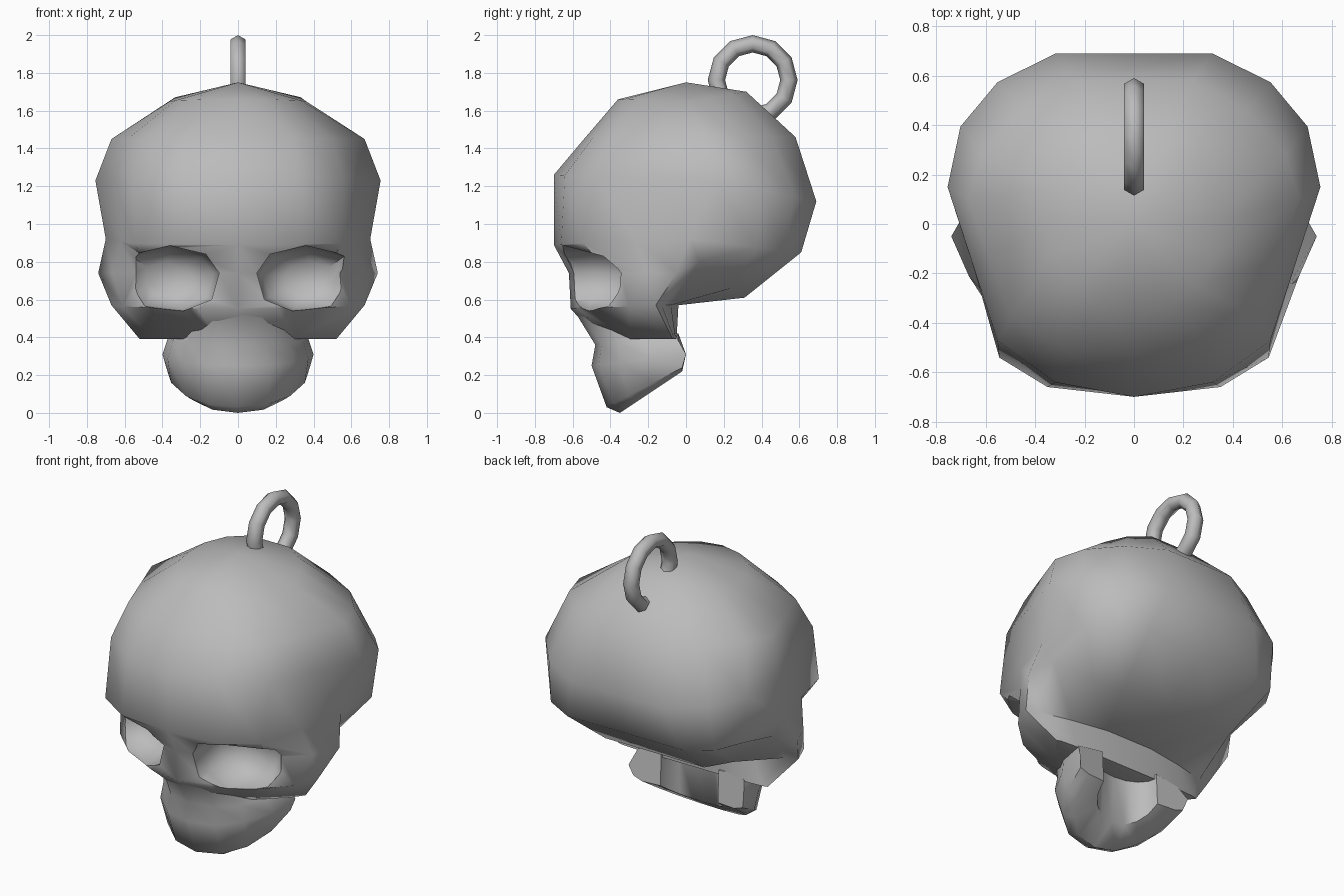
import bpy
from math import sin, cos, pi

cube = bpy.data.objects.get("Cube")
if cube:
    bpy.data.objects.remove(cube, do_unlink=True)

grey = bpy.data.materials.new("bone grey")
grey.use_nodes = True
grey.diffuse_color = (0.5, 0.5, 0.5, 1)
grey.node_tree.nodes["Principled BSDF"].inputs["Base Color"].default_value = (0.5, 0.5, 0.5, 1)


def make_object(name, verts, faces):
    mesh = bpy.data.meshes.new(name)
    mesh.from_pydata(verts, [], faces)
    mesh.materials.append(grey)
    obj = bpy.data.objects.new(name, mesh)
    bpy.context.collection.objects.link(obj)
    # Make every normal point outwards
    activate(obj)
    bpy.ops.object.mode_set(mode='EDIT')
    bpy.ops.mesh.select_all(action='SELECT')
    bpy.ops.mesh.normals_make_consistent(inside=False)
    bpy.ops.object.mode_set(mode='OBJECT')
    return obj


def activate(obj):
    bpy.ops.object.select_all(action='DESELECT')
    obj.select_set(True)
    bpy.context.view_layer.objects.active = obj


def smooth(obj, degrees):
    activate(obj)
    bpy.ops.object.shade_smooth_by_angle(angle=degrees * pi / 180)


def bridge(rows, cols):
    """Quads between consecutive closed rows of points."""
    return [(r * cols + c, r * cols + (c + 1) % cols,
             (r + 1) * cols + (c + 1) % cols, (r + 1) * cols + c)
            for r in range(rows - 1) for c in range(cols)]


def power(value, p):
    return abs(value) ** p * (1 if value > 0 else -1)


# Skull: tilted rounded rings, given as
# front (y, z), widest point (x, y, z), back (y, z), front and back roundness
SIDES = 16
rings = [
    ((-0.36, 1.66), (0.36, 0.02, 1.65), (0.32, 1.70), 1.0, 1.0),
    ((-0.54, 1.45), (0.67, 0.10, 1.45), (0.58, 1.46), 0.85, 1.1),
    ((-0.70, 1.26), (0.755, 0.15, 1.23), (0.69, 1.12), 0.9, 0.9),
    ((-0.70, 0.89), (0.70, 0.02, 0.92), (0.61, 0.85), 0.72, 0.58),
    ((-0.62, 0.74), (0.74, -0.05, 0.74), (0.31, 0.61), 1.3, 0.8),
    ((-0.61, 0.55), (0.67, -0.16, 0.57), (-0.04, 0.57), 1.2, 1.5),
    ((-0.46, 0.39), (0.52, -0.07, 0.39), (-0.05, 0.39), 1.6, 0.8),
]
verts = []
for front, (wide, mid_y, mid_z), back, p_front, p_back in rings:
    for i in range(SIDES):
        t = 2 * pi * i / SIDES
        c, s = round(cos(t), 6), round(sin(t), 6)
        if c > 0:
            (end_y, end_z), k = front, c ** p_front
        else:  # the back is a flat panel
            (end_y, end_z), k = back, min(1, -c / cos(pi / 8)) ** p_back
        verts.append((wide * power(s, p_front if c > 0 else p_back),
                      mid_y + (end_y - mid_y) * k, mid_z + (end_z - mid_z) * k))
# Flat temples above the cheeks
for ring in (1, 2, 3):
    for i in (3, SIDES - 3):
        a, b = verts[ring * SIDES + i - 1], verts[ring * SIDES + i + 1]
        verts[ring * SIDES + i] = tuple((u + v) / 2 for u, v in zip(a, b))
# Notch behind each cheekbone
for side, i in ((1, 5), (-1, SIDES - 5)):
    verts[4 * SIDES + i] = (side * 0.66, 0.07, 0.80)
    verts[4 * SIDES + i + side] = (side * 0.50, 0.24, 0.66)
faces = bridge(len(rings), SIDES)
crown = len(verts)
verts.append((0, 0, 1.75))
faces += [(i, (i + 1) % SIDES, crown) for i in range(SIDES)]
faces.append(tuple(range(crown - SIDES, crown)))
skull = make_object("skull", verts, faces)

# Eye sockets: cup shapes cut out of the face, rows are (y, scale)
outline = [(0.10, 0.74), (0.17, 0.84), (0.36, 0.885), (0.57, 0.835),
           (0.57, 0.65), (0.50, 0.555), (0.29, 0.54), (0.14, 0.60)]
cup = [(-0.9, 1), (-0.50, 1), (-0.36, 0.9), (-0.28, 0.5)]
for side, label in ((1, "left"), (-1, "right")):
    verts = [(side * (0.40 + (x - 0.40) * k), y, 0.71 + (z - 0.71) * k)
             for y, k in cup for x, z in outline]
    n, end = len(outline), len(verts)
    faces = bridge(len(cup), n) + [tuple(range(n)), tuple(range(end - n, end))]
    cutter = make_object(label + "_socket_cutter", verts, faces)
    cutter.hide_render = True
    cut = skull.modifiers.new(label + " socket", 'BOOLEAN')
    cut.operation = 'DIFFERENCE'
    cut.solver = 'EXACT'
    cut.object = cutter
    activate(skull)
    bpy.ops.object.modifier_apply(modifier=cut.name)
    bpy.data.objects.remove(cutter, do_unlink=True)
smooth(skull, 55)

# Upper jaw: horseshoe running up into the nose, whose section rows are
# (half width, front y, back y, front z, back z)
section = [(0.30, -0.585, -0.06, 0.53, 0.42), (0.37, -0.48, -0.05, 0.36, 0.40),
           (0.40, -0.50, 0.0, 0.25, 0.31), (0.38, -0.42, -0.02, 0.03, 0.24),
           (0.32, -0.35, -0.02, 0.0, 0.22), (0.20, -0.20, -0.03, 0.10, 0.22),
           (0.20, -0.18, -0.04, 0.42, 0.42)]
STEPS = 8
verts = []
for i in range(STEPS + 1):
    t = pi * (i / STEPS - 0.5)
    k = cos(t)
    verts += [(w * power(sin(t), 0.9), yb + (yf - yb) * k, zb + (zf - zb) * k)
              for w, yf, yb, zf, zb in section]
n = len(section)
faces = bridge(STEPS + 1, n)
faces += [tuple(range(n)), tuple(range(STEPS * n, (STEPS + 1) * n))]
smooth(make_object("upper_jaw", verts, faces), 55)

# Hanging ring on the crown
bpy.ops.mesh.primitive_torus_add(major_segments=12, minor_segments=6, major_radius=0.192,
                                 minor_radius=0.046, location=(0, 0.353, 1.762),
                                 rotation=(0, pi / 2, 0))
loop = bpy.context.object
loop.name = "hanging_ring"
loop.data.materials.append(grey)
smooth(loop, 65)
